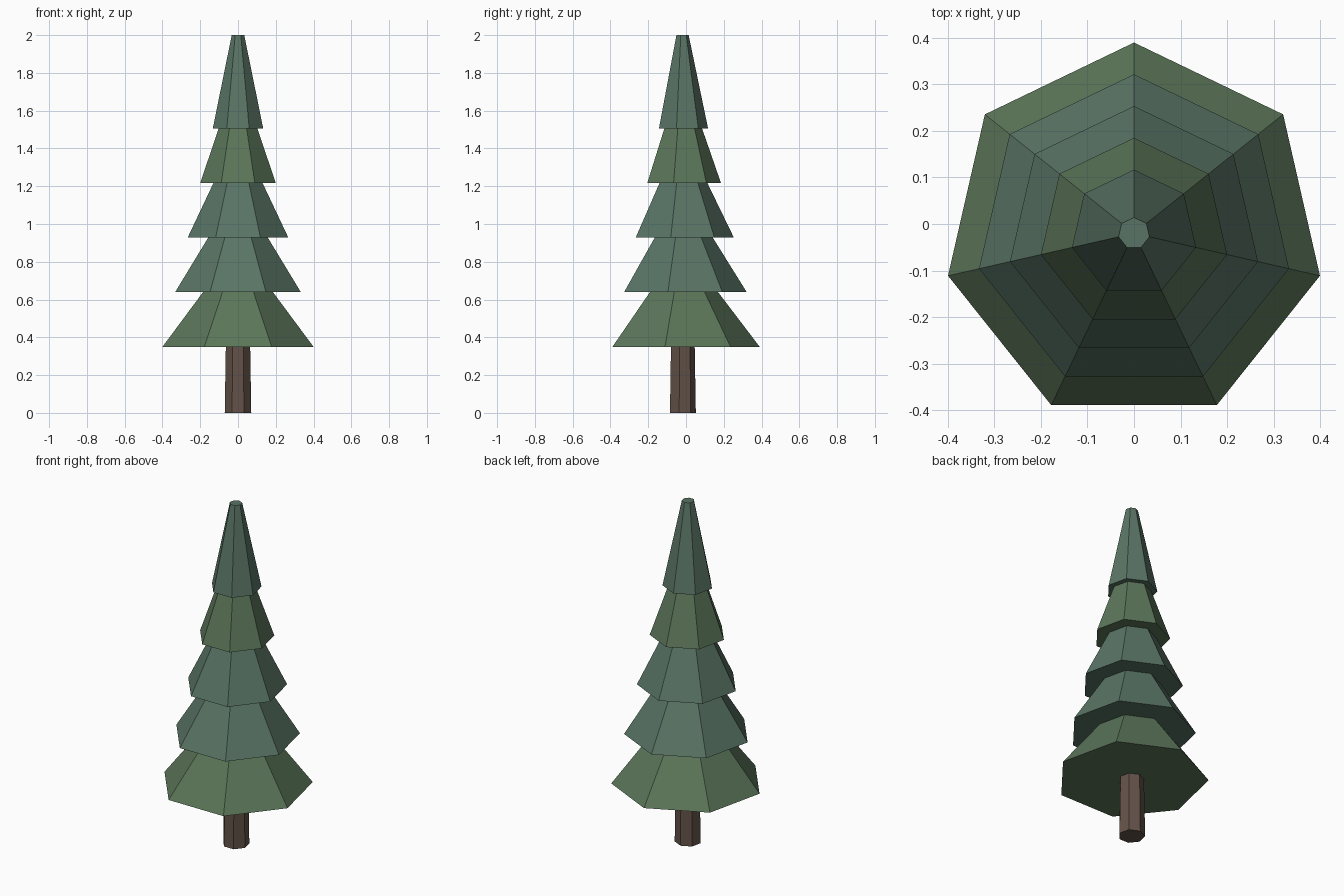
import bpy

if "Cube" in bpy.data.objects:
    bpy.data.objects.remove(bpy.data.objects["Cube"])

SIDES = 7
CY = -0.02  # trunk axis, so the seven-sided outline is centred on y = 0


def material(name, rgb):
    m = bpy.data.materials.new(name)
    m.diffuse_color = (*rgb, 1)
    m.use_nodes = True
    m.node_tree.nodes["Principled BSDF"].inputs["Base Color"].default_value = m.diffuse_color
    return m


def frustum(name, r_bottom, r_top, z0, z1, mat):
    bpy.ops.mesh.primitive_cone_add(
        vertices=SIDES, radius1=r_bottom, radius2=r_top, depth=z1 - z0,
        location=(0, CY, (z0 + z1) / 2))
    ob = bpy.context.object
    ob.name = name
    ob.data.materials.append(mat)
    return ob


bark = material("bark", (0.125, 0.085, 0.065))
green = material("green_needles", (0.105, 0.18, 0.10))
blue_green = material("blue_green_needles", (0.10, 0.175, 0.13))

# trunk, running up into the lowest tier
frustum("trunk", 0.072, 0.065, 0, 0.42, bark)

# five overlapping foliage tiers
tier_mats = [green, blue_green, blue_green, green, blue_green]
for i, mat in enumerate(tier_mats):
    z = 0.35 + 0.289 * i
    frustum(f"foliage_tier_{i + 1}", 0.41 - 0.0683 * i, 0.034, z, z + 0.494, mat)
